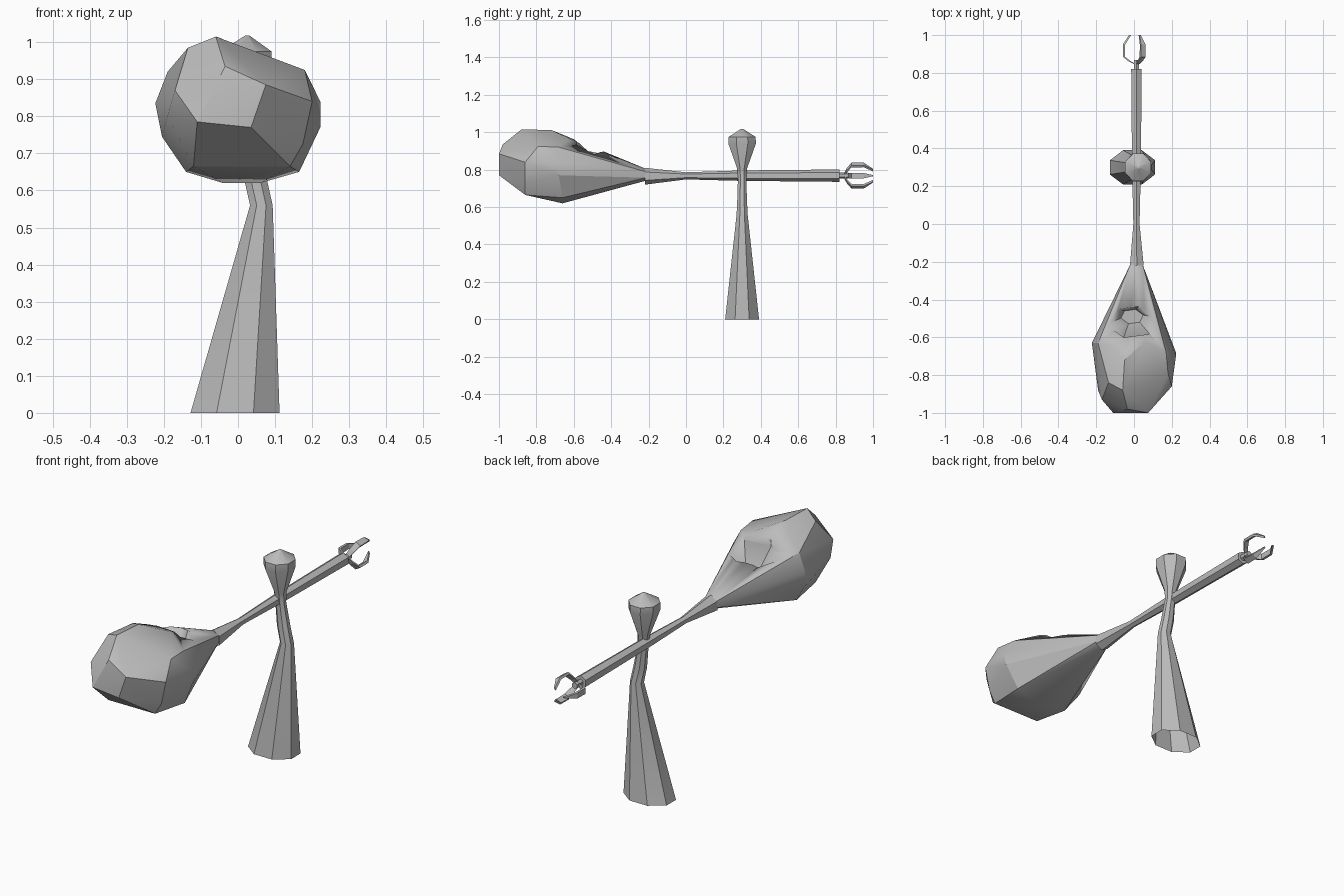
import bpy, bmesh, math
from mathutils import Vector

if "Cube" in bpy.data.objects:
    bpy.data.objects.remove(bpy.data.objects["Cube"])

grey = bpy.data.materials.new("plain grey")
grey.diffuse_color = (0.5, 0.5, 0.5, 1)
grey.use_nodes = True
grey.node_tree.nodes["Principled BSDF"].inputs["Base Color"].default_value = grey.diffuse_color


def finish(name, bm, smooth=30):
    bmesh.ops.recalc_face_normals(bm, faces=bm.faces)
    me = bpy.data.meshes.new(name)
    bm.to_mesh(me)
    bm.free()
    me.materials.append(grey)
    ob = bpy.data.objects.new(name, me)
    bpy.context.collection.objects.link(ob)
    bpy.ops.object.select_all(action='DESELECT')
    ob.select_set(True)
    bpy.context.view_layer.objects.active = ob
    if smooth:
        bpy.ops.object.shade_smooth_by_angle(angle=math.radians(smooth))
    return ob


def loft(name, rings, sides, turn, axis, caps=(True, True)):
    """rings: (centre, radius a, radius b), swept along y or z."""
    bm = bmesh.new()
    loops = []
    for c, ra, rb in rings:
        loop = []
        for i in range(sides):
            t = turn + math.tau * i / sides
            a, b = ra * math.cos(t), rb * math.sin(t)
            off = (a, 0, b) if axis == 'y' else (a, b, 0)
            loop.append(bm.verts.new(Vector(c) + Vector(off)))
        loops.append(loop)
    for p, q in zip(loops, loops[1:]):
        for i in range(sides):
            j = (i + 1) % sides
            bm.faces.new((p[i], p[j], q[j], q[i]))
    if caps[0]:
        bm.faces.new(loops[0])
    if caps[1]:
        bm.faces.new(loops[-1])
    return finish(name, bm)


# Bent post with an open foot and a faceted knob on top
Y = 0.3
loft("post", [
    ((-0.008, Y, 0.0), 0.130, 0.098),
    ((0.063, Y, 0.56), 0.033, 0.032),
    ((0.045, Y, 0.64), 0.033, 0.028),
    ((0.028, Y, 0.76), 0.026, 0.024),
    ((0.025, Y, 0.81), 0.030, 0.030),
    ((0.022, Y, 0.94), 0.074, 0.080),
    ((0.022, Y, 0.975), 0.074, 0.078),
    ((0.025, Y, 1.018), 0.006, 0.006),
], 8, math.pi / 8, 'z', (False, True))

# Long six-sided arm, with a thin wrist at the rear
loft("arm", [
    ((0.015, -0.22, 0.765), 0.042, 0.045),
    ((0.013, 0.0, 0.767), 0.019, 0.019),
    ((0.013, 0.3, 0.768), 0.027, 0.028),
    ((0.013, 0.82, 0.768), 0.032, 0.033),
], 6, math.pi / 6, 'y')
loft("wrist", [
    ((0.013, 0.81, 0.768), 0.016, 0.016),
    ((0.013, 0.868, 0.768), 0.016, 0.016),
], 6, math.pi / 6, 'y')

# Three flat bent claw prongs around the wrist
path = [(0.845, 0.010), (0.860, 0.040), (0.885, 0.072),
        (0.950, 0.072), (1.0, 0.040)]
widths = [0.010, 0.013, 0.015, 0.014, 0.003]
for k in range(3):
    ang = math.pi + k * math.tau / 3
    out = Vector((math.cos(ang), 0, math.sin(ang)))
    side = Vector((-math.sin(ang), 0, math.cos(ang)))
    bm = bmesh.new()
    loops = []
    for (y, r), w in zip(path, widths):
        c = Vector((0.013, y, 0.768))
        loops.append([bm.verts.new(c + out * rr + side * s)
                      for rr, s in ((r, -w), (r, w), (r - 0.012, w), (r - 0.012, -w))])
    for p, q in zip(loops, loops[1:]):
        for i in range(4):
            j = (i + 1) % 4
            bm.faces.new((p[i], p[j], q[j], q[i]))
    bm.faces.new(loops[0])
    bm.faces.new(loops[-1])
    finish("claw_prong", bm, 0)

# Faceted bulb at the front: hull over a few corner points
corners = [
    (-.11, -1, .785), (.035, -1, .77), (.075, -1, .885), (-.035, -.98, .935),
    (-.17, -.93, .87), (-.06, -.88, 1.015), (-.135, -.84, .985),
    (.2, -.86, .84), (.175, -.86, .725), (.18, -.79, .925),
    (.14, -.86, .665), (-.12, -.86, .665), (-.19, -.88, .80),
    (.222, -.70, .84), (.222, -.68, .77), (.165, -.66, .65), (.06, -.66, .62),
    (-.04, -.66, .62), (-.14, -.68, .65), (-.205, -.65, .745),
    (-.223, -.63, .835), (-.19, -.63, .92), (-.13, -.65, .97),
    (-.05, -.72, 1.012), (.06, -.62, .965), (.17, -.68, .92),
]
bm = bmesh.new()
for c in corners:
    bm.verts.new(c)
for i in range(6):
    t = math.pi / 6 + i * math.pi / 3
    bm.verts.new((0.013 + 0.038 * math.cos(t), -0.215, 0.773 + 0.032 * math.sin(t)))
res = bmesh.ops.convex_hull(bm, input=bm.verts)
loose = [v for v in bm.verts if not v.link_faces]
bmesh.ops.delete(bm, geom=loose, context='VERTS')
bmesh.ops.dissolve_limit(bm, angle_limit=math.radians(6), verts=bm.verts, edges=bm.edges)
bulb = finish("bulb", bm, 25)

# Hollow pocket sunk into the upper slope of the bulb
cutter = loft("pocket_cutter", [
    ((-0.01, -0.49, 0.81), 0.06, 0.04),
    ((-0.01, -0.515, 0.93), 0.14, 0.09),
    ((-0.01, -0.515, 1.2), 0.14, 0.09),
], 6, 0.2, 'z')
cutter.hide_render = True
cutter.hide_set(True)
cut = bulb.modifiers.new("pocket", 'BOOLEAN')
cut.operation = 'DIFFERENCE'
cut.solver = 'EXACT'
cut.object = cutter
